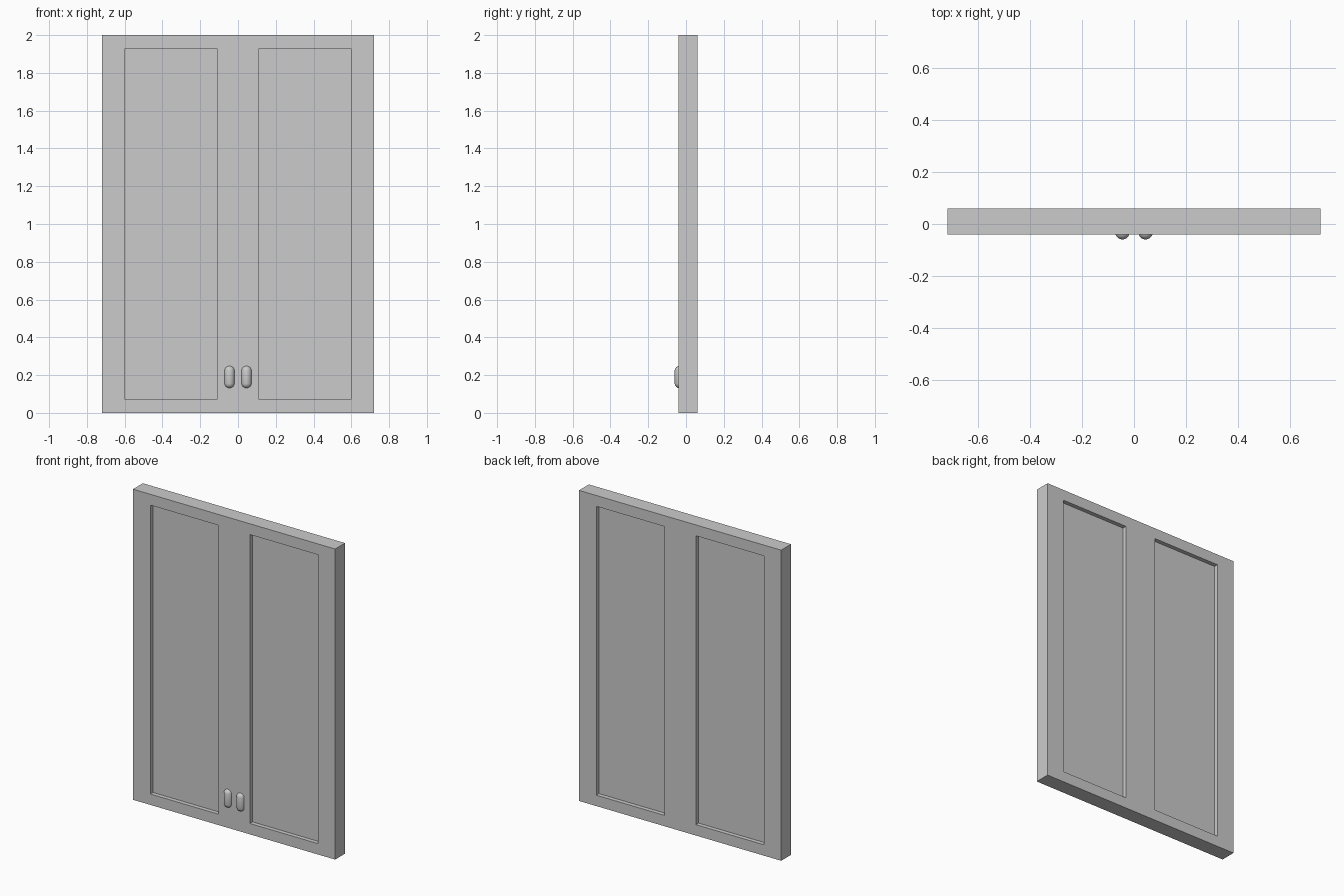
import bpy, bmesh
from mathutils import Vector

if "Cube" in bpy.data.objects:
    bpy.data.objects.remove(bpy.data.objects["Cube"])

W, H = 0.72, 2.0              # half width, height
Y0, Y1 = -0.04, 0.06          # slab front and back
DEPTH = 0.027                 # recess depth on each side


def finish(bm, name):
    mesh = bpy.data.meshes.new(name)
    bm.to_mesh(mesh)
    bm.free()
    obj = bpy.data.objects.new(name, mesh)
    bpy.context.collection.objects.link(obj)
    return obj


# Double door slab: front and back skins laid out as a grid, panels pushed in
bm = bmesh.new()
xs = [-W, -0.597, -0.112, 0.112, 0.597, W]
zs = [0, 0.07, 1.93, H]


def quad(*pts):
    bm.faces.new([bm.verts.new(p) for p in pts])


def skin(y, panel_y):
    for i in range(5):
        for j in range(3):
            x0, x1, z0, z1 = xs[i], xs[i + 1], zs[j], zs[j + 1]
            ring = [(x0, z0), (x1, z0), (x1, z1), (x0, z1)]
            is_panel = j == 1 and i in (1, 3)
            yy = panel_y if is_panel else y
            quad(*[(x, yy, z) for x, z in ring])
            if is_panel:      # recess walls
                for a, b in zip(ring, ring[1:] + ring[:1]):
                    quad((a[0], y, a[1]), (b[0], y, b[1]),
                         (b[0], panel_y, b[1]), (a[0], panel_y, a[1]))


skin(Y0, Y0 + DEPTH)
skin(Y1, Y1 - DEPTH)
# Outer edges of the slab
for x0, x1 in zip(xs, xs[1:]):
    for z in (0, H):
        quad((x0, Y0, z), (x1, Y0, z), (x1, Y1, z), (x0, Y1, z))
for z0, z1 in zip(zs, zs[1:]):
    for x in (-W, W):
        quad((x, Y0, z0), (x, Y0, z1), (x, Y1, z1), (x, Y1, z0))
bmesh.ops.remove_doubles(bm, verts=bm.verts, dist=1e-4)
bmesh.ops.recalc_face_normals(bm, faces=bm.faces)
bmesh.ops.dissolve_limit(bm, angle_limit=0.01, verts=bm.verts, edges=bm.edges)
finish(bm, "double_door")


# Capsule pulls, half sunk into the front
def pull(name, x):
    r, half = 0.028, 0.06
    bm = bmesh.new()
    bmesh.ops.create_uvsphere(bm, u_segments=20, v_segments=11, radius=r)
    for v in bm.verts:
        v.co.z += (half - r) * (1 if v.co.z > 0 else -1)
        v.co += Vector((x, -0.032, 0.19))
    for f in bm.faces:
        f.smooth = True
    finish(bm, name)


pull("left_pull", -0.045)
pull("right_pull", 0.045)
